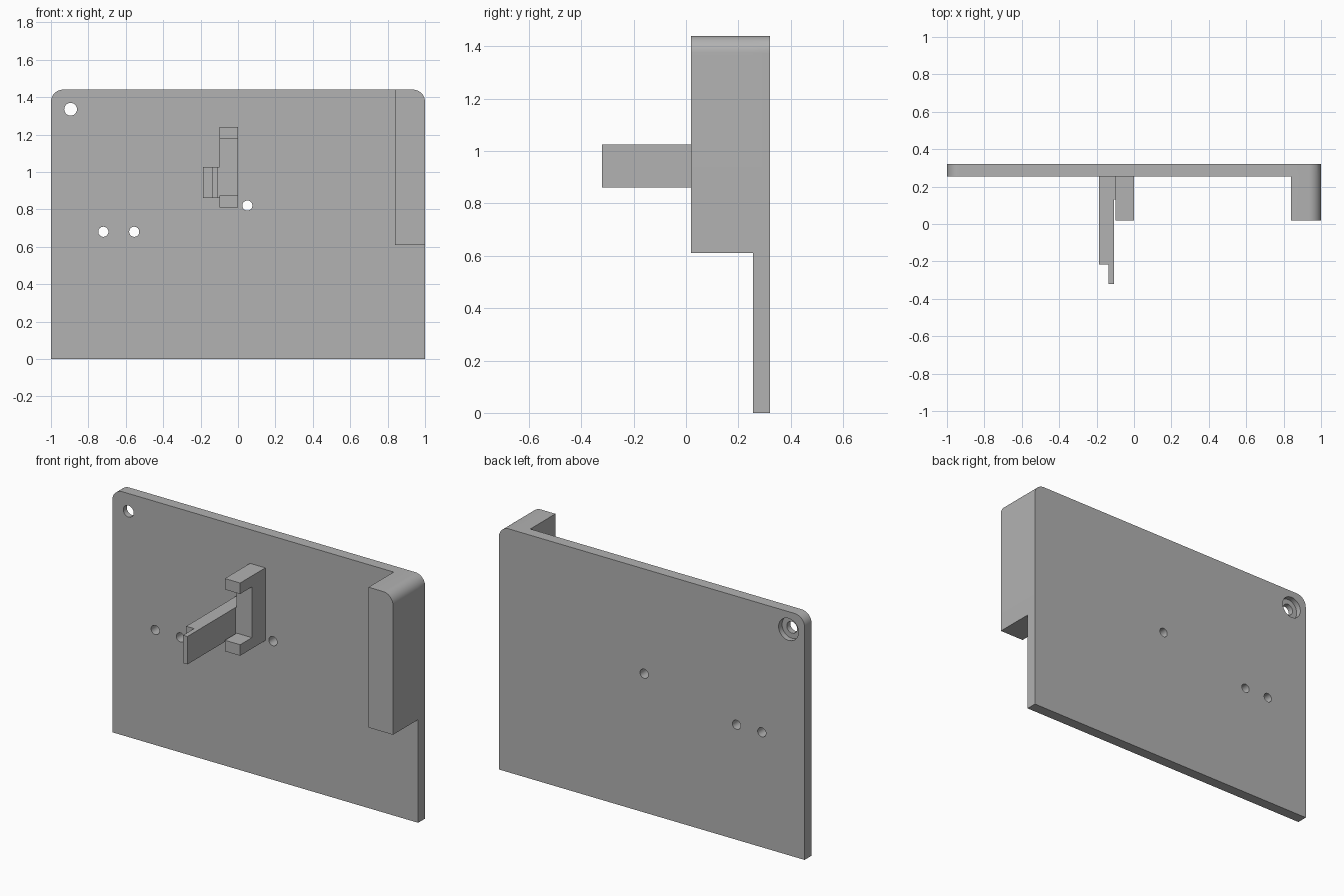
import bpy, bmesh
from math import pi, sin, cos, radians
from mathutils import Matrix, Vector

if "Cube" in bpy.data.objects:
    bpy.data.objects.remove(bpy.data.objects["Cube"])

grey = bpy.data.materials.new("plain grey")
grey.use_nodes = True
colour = (0.445, 0.445, 0.445, 1)
grey.diffuse_color = colour
grey.node_tree.nodes["Principled BSDF"].inputs["Base Color"].default_value = colour

FRONT, BACK = 0.255, 0.32      # plate thickness along y
TOP, RADIUS = 1.44, 0.065


def make_object(name, bm):
    bmesh.ops.recalc_face_normals(bm, faces=bm.faces)
    mesh = bpy.data.meshes.new(name)
    bm.to_mesh(mesh)
    bm.free()
    mesh.materials.append(grey)
    obj = bpy.data.objects.new(name, mesh)
    bpy.context.collection.objects.link(obj)
    return obj


def prism(name, outline, direction):
    """Extrude a closed outline of 3D points along a direction."""
    bm = bmesh.new()
    face = bm.faces.new([bm.verts.new(p) for p in outline])
    result = bmesh.ops.extrude_face_region(bm, geom=[face], use_keep_orig=True)
    moved = [v for v in result["geom"] if isinstance(v, bmesh.types.BMVert)]
    bmesh.ops.translate(bm, vec=Vector(direction), verts=moved)
    return make_object(name, bm)


def cylinder(name, x, z, radius, y0, y1):
    bm = bmesh.new()
    place = Matrix.Translation((x, (y0 + y1) / 2, z)) @ Matrix.Rotation(pi / 2, 4, 'X')
    bmesh.ops.create_cone(bm, cap_ends=True, segments=40, radius1=radius,
                          radius2=radius, depth=y1 - y0, matrix=place)
    return make_object(name, bm)


def combine(target, other, operation):
    other.hide_render = True
    mod = target.modifiers.new(operation, 'BOOLEAN')
    mod.operation, mod.solver, mod.object = operation, 'EXACT', other
    bpy.context.view_layer.objects.active = target
    bpy.ops.object.modifier_apply(modifier=mod.name)
    bpy.data.objects.remove(other)


def corner(side, y):
    """Rounded top corner, running from the outer edge up to the top."""
    return [(side * (1 - RADIUS + RADIUS * cos(a)), y, TOP - RADIUS + RADIUS * sin(a))
            for a in (pi / 2 * i / 12 for i in range(13))]


# Back plate with rounded top corners
plate = prism("back_plate",
              [(-1, FRONT, 0), (1, FRONT, 0)] + corner(1, FRONT) + corner(-1, FRONT)[::-1],
              (0, BACK - FRONT, 0))

# Deep side block sharing the plate's rounded corner
block = prism("side_block",
              [(0.84, 0.02, 0.61), (1, 0.02, 0.61)] + corner(1, 0.02) + [(0.84, 0.02, TOP)],
              (0, BACK - 0.02, 0))
combine(plate, block, 'UNION')

# Screw holes, and the corner hole with its counterbore at the back
for x, z, r in ((-0.72, 0.68, 0.027), (-0.555, 0.68, 0.027),
                (0.05, 0.82, 0.027), (-0.895, 1.335, 0.034)):
    combine(plate, cylinder("hole_cutter", x, z, r, 0.2, 0.4), 'DIFFERENCE')
combine(plate, cylinder("counterbore_cutter", -0.895, 1.335, 0.065, 0.288, 0.4), 'DIFFERENCE')

# C-shaped bracket: two arms joined by a web against the plate
side = [(FRONT, 0.81), (0.02, 0.81), (0.02, 0.875), (0.13, 0.875),
        (0.13, 1.175), (0.02, 1.175), (0.02, 1.24), (FRONT, 1.24)]
prism("c_bracket", [(-0.1, y, z) for y, z in side], (0.1, 0, 0))

# Latch arm with a thinner tongue at its tip and a bridge to the bracket
plan = [(-0.187, FRONT), (-0.187, -0.217), (-0.135, -0.217), (-0.135, -0.32),
        (-0.107, -0.32), (-0.107, 0.13), (-0.1, 0.13), (-0.1, FRONT)]
prism("latch_arm", [(x, y, 0.86) for x, y in plan], (0, 0, 0.165))

# Smooth the rounded corners and holes, keep the other edges sharp
bpy.ops.object.select_all(action='DESELECT')
plate.select_set(True)
bpy.context.view_layer.objects.active = plate
bpy.ops.object.shade_smooth_by_angle(angle=radians(30))
